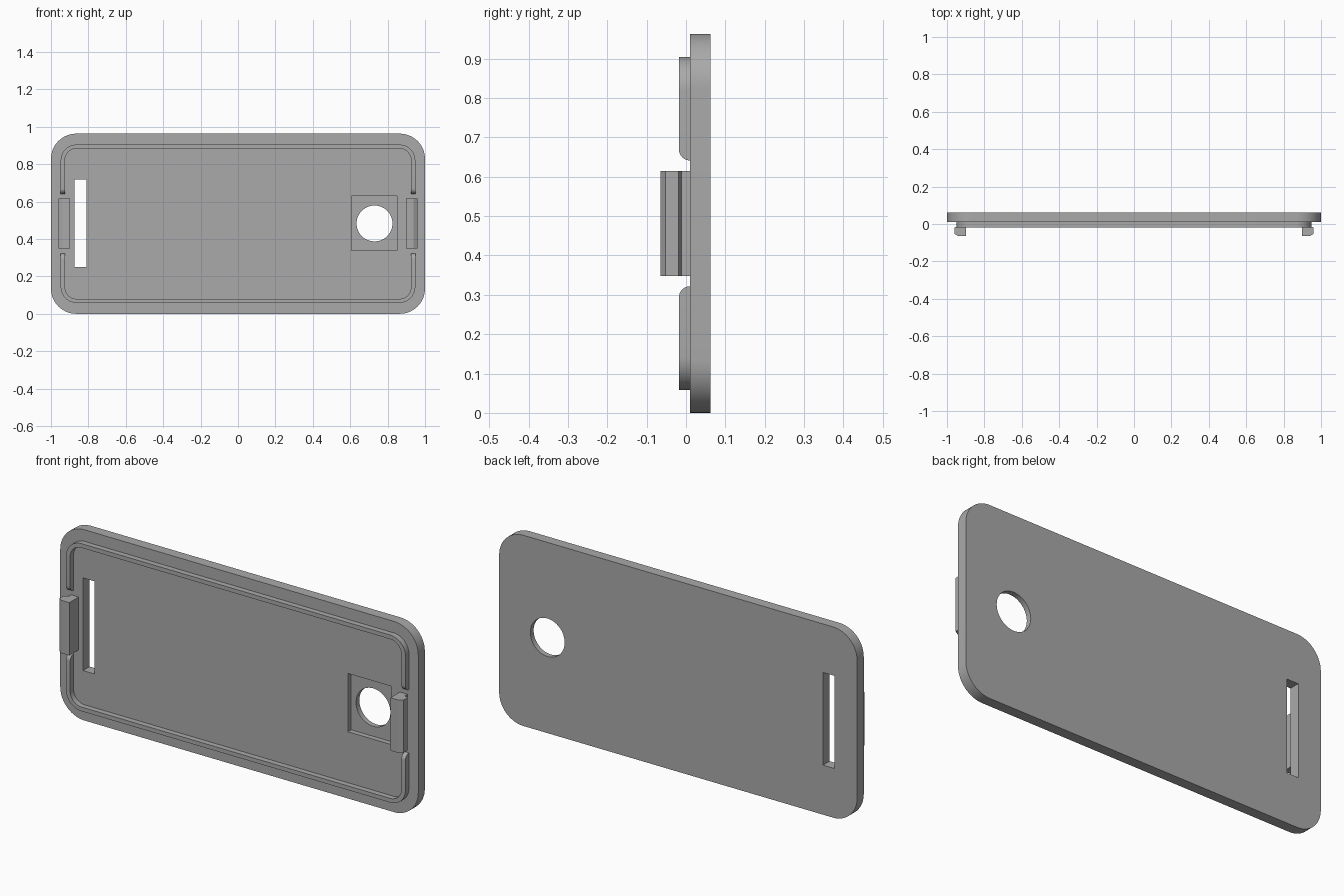
import bpy, bmesh, math

if "Cube" in bpy.data.objects:
    bpy.data.objects.remove(bpy.data.objects["Cube"], do_unlink=True)

grey = bpy.data.materials.new("mid grey plastic")
grey.use_nodes = True
grey.diffuse_color = (0.4, 0.4, 0.4, 1)
grey.node_tree.nodes["Principled BSDF"].inputs["Base Color"].default_value = (0.4, 0.4, 0.4, 1)

MID_Z = 0.4815     # height of the centre line
FACE = 0.01        # inner face of the plate
BACK = 0.0625      # outer face of the plate

PLACE = {
    "x": lambda p, d: (d, p[0], p[1]),
    "y": lambda p, d: (p[0], d, p[1]),
    "z": lambda p, d: (p[0], p[1], d),
}


def prism(name, points, axis, start, end):
    """Extrude a flat outline along one axis."""
    bm = bmesh.new()
    place = PLACE[axis]
    low = [bm.verts.new(place(p, start)) for p in points]
    high = [bm.verts.new(place(p, end)) for p in points]
    bm.faces.new(low)
    bm.faces.new(high)
    n = len(points)
    for i in range(n):
        j = (i + 1) % n
        bm.faces.new((low[i], low[j], high[j], high[i]))
    bmesh.ops.recalc_face_normals(bm, faces=bm.faces)
    mesh = bpy.data.meshes.new(name)
    bm.to_mesh(mesh)
    bm.free()
    mesh.materials.append(grey)
    obj = bpy.data.objects.new(name, mesh)
    bpy.context.collection.objects.link(obj)
    return obj


def rounded(half_x, half_z, radius, steps=14):
    """Rounded rectangle around the centre line."""
    points = []
    for k, (sx, sz) in enumerate(((1, 1), (-1, 1), (-1, -1), (1, -1))):
        for i in range(steps + 1):
            a = math.pi / 2 * (k + i / steps)
            points.append((sx * (half_x - radius) + radius * math.cos(a),
                           MID_Z + sz * (half_z - radius) + radius * math.sin(a)))
    return points


def box(x0, x1, z0, z1):
    return [(x0, z0), (x1, z0), (x1, z1), (x0, z1)]


def activate(obj):
    bpy.ops.object.select_all(action="DESELECT")
    obj.select_set(True)
    bpy.context.view_layer.objects.active = obj


def cut(obj, cutter):
    cutter.hide_render = True
    mod = obj.modifiers.new("cut", "BOOLEAN")
    mod.operation = "DIFFERENCE"
    mod.solver = "EXACT"
    mod.object = cutter
    activate(obj)
    bpy.ops.object.modifier_apply(modifier=mod.name)
    bpy.data.objects.remove(cutter, do_unlink=True)


def smooth(obj):
    activate(obj)
    bpy.ops.object.shade_smooth_by_angle(angle=math.radians(30))


# Cover plate with a slot, a shallow square recess and a round hole
plate = prism("cover_plate", rounded(1.0, MID_Z, 0.135), "y", FACE, BACK)
cut(plate, prism("slot_cutter", box(-0.873, -0.809, 0.25, 0.718), "y", -0.1, 0.1))
cut(plate, prism("recess_cutter", box(0.607, 0.85, 0.337, 0.631), "y", -0.1, 0.036))
circle = [(0.73 + 0.096 * math.cos(math.tau * i / 48),
           0.483 + 0.096 * math.sin(math.tau * i / 48)) for i in range(48)]
cut(plate, prism("hole_cutter", circle, "y", -0.1, 0.1))
smooth(plate)

# Locating rim, hollowed out and split at both sides with rounded ends
RIM_TIP = -0.018
rim = prism("locating_rim", rounded(0.948, 0.423, 0.085), "y", RIM_TIP, FACE + 0.001)
cut(rim, prism("rim_hollow_cutter", rounded(0.925, 0.402, 0.062), "y", -0.1, 0.1))
r = FACE - RIM_TIP
half_gap = 0.16
upper = [(0.05, half_gap)]
for i in range(9):
    a = math.pi / 2 * i / 8
    upper.append((FACE - r * math.sin(a), half_gap + r * (1 - math.cos(a))))
upper.append((-0.05, half_gap + r))
gap = [(y, MID_Z + z) for y, z in upper] + [(y, MID_Z - z) for y, z in reversed(upper)]
cut(rim, prism("rim_gap_cutter", gap, "x", -1.2, 1.2))
smooth(rim)

# Snap clips with an outward hook, one on each side
hook = [(0.897, FACE + 0.001), (0.94, FACE + 0.001), (0.94, -0.011), (0.961, -0.019),
        (0.961, -0.052), (0.939, -0.065), (0.897, -0.065)]
for name, side in (("left_clip", 1), ("right_clip", -1)):
    prism(name, [(side * x, y) for x, y in hook], "z", 0.348, 0.615)
